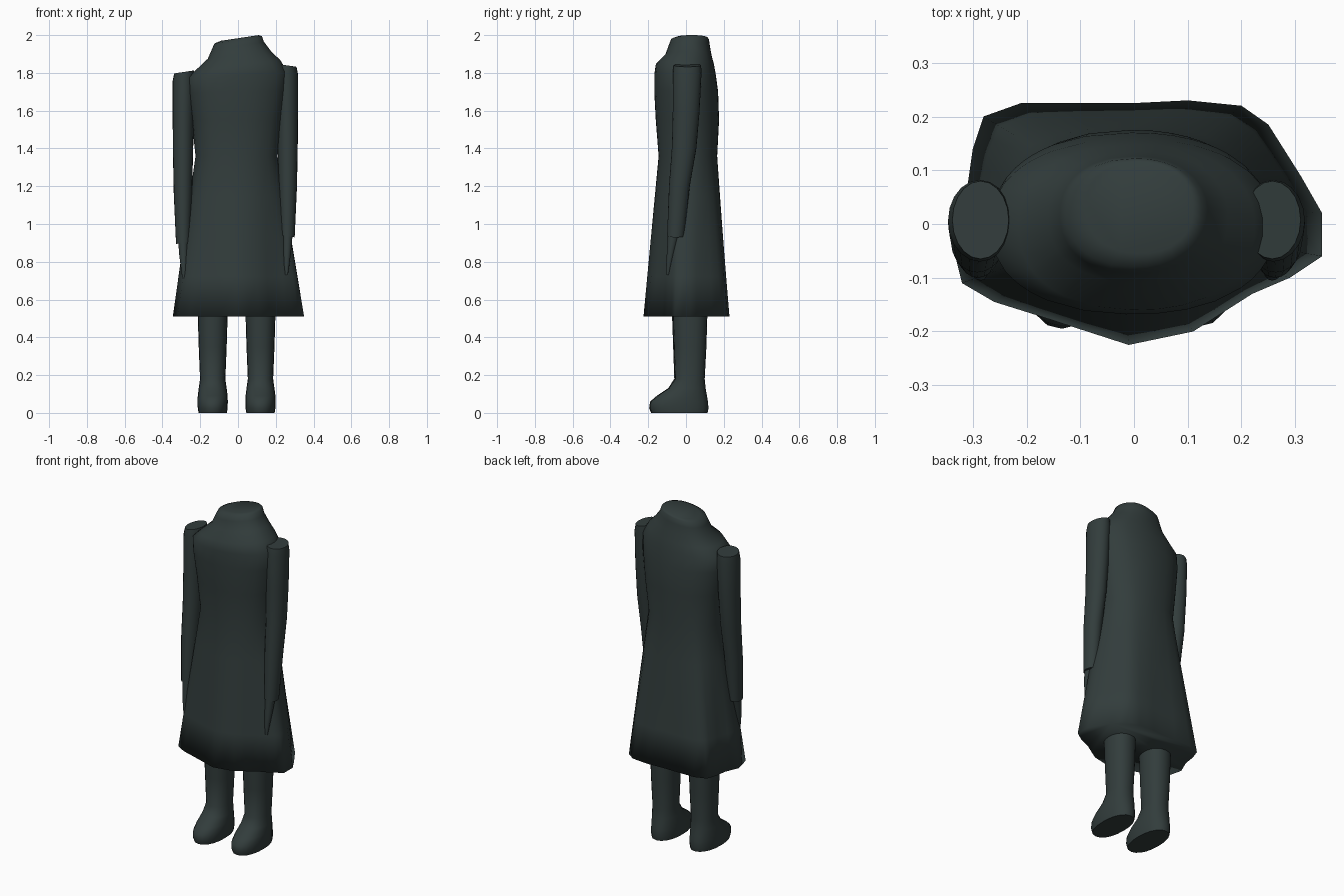
import bpy, bmesh, math
from mathutils import Vector

cube = bpy.data.objects.get("Cube")
if cube:
    bpy.data.objects.remove(cube, do_unlink=True)

cloth = bpy.data.materials.new("dark slate")
cloth.use_nodes = True
color = (0.032, 0.046, 0.045, 1)
cloth.diffuse_color = color
cloth.node_tree.nodes["Principled BSDF"].inputs["Base Color"].default_value = color


def oval(z, x0, x1, y0, y1, angles, power=0.9, tilt=0):
    """Soft-cornered ring filling the given x and y range."""
    ring = []
    for a in angles:
        c, s = math.cos(a), math.sin(a)
        x = math.copysign(abs(c) ** power, c) * (x1 - x0) / 2
        y = math.copysign(abs(s) ** power, s) * (y1 - y0) / 2
        ring.append(Vector(((x0 + x1) / 2 + x, (y0 + y1) / 2 + y, z + tilt * x)))
    return ring


def loft(name, rings, sharp=None):
    """Skin a stack of rings, with both ends closed."""
    bm = bmesh.new()
    rows = [[bm.verts.new(p) for p in ring] for ring in rings]
    n = len(rows[0])
    for low, high in zip(rows, rows[1:]):
        for i in range(n):
            j = (i + 1) % n
            bm.faces.new((low[i], low[j], high[j], high[i]))
    bm.faces.new(rows[0])
    bm.faces.new(rows[-1])
    bmesh.ops.recalc_face_normals(bm, faces=bm.faces)
    mesh = bpy.data.meshes.new(name)
    bm.to_mesh(mesh)
    bm.free()
    mesh.materials.append(cloth)
    obj = bpy.data.objects.new(name, mesh)
    bpy.context.collection.objects.link(obj)
    bpy.ops.object.select_all(action="DESELECT")
    obj.select_set(True)
    bpy.context.view_layer.objects.active = obj
    if sharp:
        bpy.ops.object.shade_smooth_by_angle(angle=math.radians(sharp))
    else:
        bpy.ops.object.shade_smooth()
    return obj


round_angles = [math.tau * i / 20 for i in range(20)]

# Coat: uneven angular hem blending into an oval waist, chest and collar
hem = [(.35, .02), (.31, .09), (.25, .185), (.2, .22), (.1, .23), (0, .225),
       (-.21, .225), (-.28, .2), (-.3, .14), (-.31, .07), (-.345, -.01),
       (-.32, -.11), (-.26, -.145), (-.18, -.17), (-.01, -.225), (.11, -.2),
       (.22, -.13), (.29, -.1), (.35, -.06)]
edge = [Vector((x, y, .51)) for x, y in hem]
hem_ring = []
for p, q in zip(edge, edge[1:] + edge[:1]):
    hem_ring += [p, (p + q) / 2]
coat_angles = [math.atan2(p.y / .225, p.x / .345) for p in hem_ring]
waist = oval(1.36, -.225, .21, -.145, .165, coat_angles)
coat = [hem_ring]
for t in (.25, .5, .75):
    coat.append([p.lerp(q, t) for p, q in zip(hem_ring, waist)])
coat.append(waist)
for z, x0, x1, y0, y1, tilt in (
        (1.55, -.245, .235, -.16, .175, 0),
        (1.7, -.265, .255, -.168, .17, .02),
        (1.79, -.268, .262, -.168, .158, .06),
        (1.845, -.215, .225, -.16, .148, .1),
        (1.895, -.16, .175, -.11, .135, .12),
        (1.945, -.138, .138, -.092, .126, .14),
        (1.975, -.125, .127, -.08, .122, .15),
        (1.985, -.09, .11, -.055, .115, .15)):
    coat.append(oval(z, x0, x1, y0, y1, coat_angles, tilt=tilt))
loft("coat", coat)

# Sleeves and hands, the right side hanging a little lower and wider
sleeve = ((.935, .225, .3, -.1, -.01), (1.2, .215, .312, -.09, .02),
          (1.4, .21, .316, -.075, .055), (1.6, .205, .318, -.07, .072),
          (1.8, .2, .318, -.07, .082), (1.84, .205, .31, -.065, .08))
hand = ((.73, .25, .264, -.103, -.09), (.79, .242, .273, -.105, -.075),
        (.87, .237, .283, -.1, -.055), (.96, .235, .29, -.095, -.03))
for side, label, dx, dz in ((1, "left", 0, 0), (-1, "right", .028, -.035)):
    for part, rows, slope in (("sleeve", sleeve, -.15), ("hand", hand, 0)):
        rings = []
        for z, x0, x1, y0, y1 in rows:
            ring = oval(z + dz, x0 + dx, x1 + dx, y0, y1, round_angles, 1, slope)
            rings.append([Vector((p.x * side, p.y, p.z)) for p in ring])
        loft(label + "_" + part, rings, 50)

# Legs running down into rounded boots
leg = ((0, -.075, .075, -.185, .11), (.025, -.079, .079, -.195, .115),
       (.06, -.08, .08, -.19, .112), (.09, -.079, .079, -.155, .107),
       (.13, -.074, .074, -.095, .1), (.18, -.067, .067, -.062, .095),
       (.35, -.074, .074, -.068, .104), (.55, -.08, .08, -.075, .11))
for label, x, y in (("left", .119, .004), ("right", -.134, 0)):
    rings = [oval(z, x0 + x, x1 + x, y0 + y, y1 + y, round_angles)
             for z, x0, x1, y0, y1 in leg]
    loft(label + "_leg", rings, 60)
